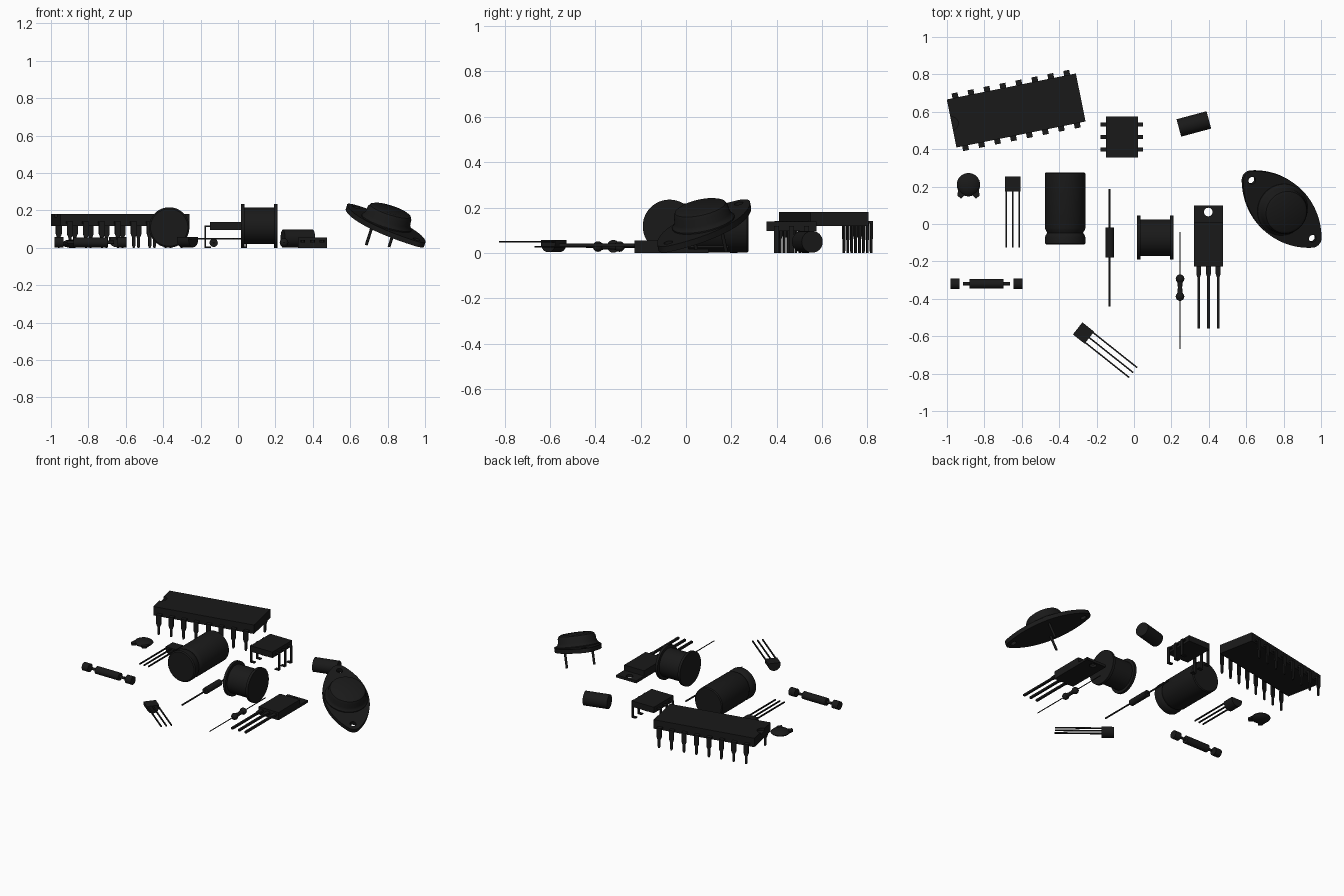
import bpy, bmesh
from math import sin, cos, pi, radians, atan2, sqrt
from mathutils import Matrix, Vector

if "Cube" in bpy.data.objects:
    bpy.data.objects.remove(bpy.data.objects["Cube"])

black = bpy.data.materials.new("black_plastic")
black.diffuse_color = (0.01, 0.01, 0.01, 1)
black.use_nodes = True
black.node_tree.nodes["Principled BSDF"].inputs["Base Color"].default_value = black.diffuse_color
I = Matrix.Identity(4)
ALONG_X = Matrix.Rotation(pi / 2, 4, 'Y')      # local z -> world x
ALONG_Y = Matrix.Rotation(-pi / 2, 4, 'X')     # local z -> world y
UPRIGHT = Matrix.Rotation(pi / 2, 4, 'X')      # profile y -> world z, extrude -> -y


def T(x, y, z=0, rot=0):
    return Matrix.Translation((x, y, z)) @ Matrix.Rotation(radians(rot), 4, 'Z')


def finish(name, bm, m):
    bm.transform(m)
    bmesh.ops.recalc_face_normals(bm, faces=bm.faces)
    me = bpy.data.meshes.new(name)
    bm.to_mesh(me)
    bm.free()
    me.materials.append(black)
    ob = bpy.data.objects.new(name, me)
    bpy.context.collection.objects.link(ob)
    return ob


def box(name, x0, x1, y0, y1, z0, z1, m=I):
    bm = bmesh.new()
    s = Matrix.Diagonal((x1 - x0, y1 - y0, z1 - z0, 1))
    c = Matrix.Translation(((x0 + x1) / 2, (y0 + y1) / 2, (z0 + z1) / 2))
    bmesh.ops.create_cube(bm, size=1, matrix=c @ s)
    return finish(name, bm, m)


def prism(name, pts, h, m=I):
    bm = bmesh.new()
    f = bm.faces.new([bm.verts.new((x, y, 0)) for x, y in pts])
    ext = bmesh.ops.extrude_face_region(bm, geom=[f])
    verts = [v for v in ext['geom'] if isinstance(v, bmesh.types.BMVert)]
    bmesh.ops.translate(bm, verts=verts, vec=(0, 0, h))
    return finish(name, bm, m)


def lathe(name, profile, m=I, n=32):
    """Solid of revolution about local z from (radius, height) points."""
    bm = bmesh.new()
    rings = [[bm.verts.new((r * cos(2 * pi * i / n), r * sin(2 * pi * i / n), t))
              for i in range(n)] for r, t in profile]
    for a, b in zip(rings, rings[1:]):
        for i in range(n):
            j = (i + 1) % n
            bm.faces.new((a[i], a[j], b[j], b[i]))
    bm.faces.new(rings[0])
    bm.faces.new(rings[-1])
    return finish(name, bm, m)


def rod(name, r, t0, t1, m=I, n=32):
    return lathe(name, [(r, t0), (r, t1)], m, n)


def cut(target, cutter):
    cutter.hide_render = True
    cutter.hide_set(True)
    cutter.display_type = 'WIRE'
    mod = target.modifiers.new("cut", 'BOOLEAN')
    mod.operation, mod.object, mod.solver = 'DIFFERENCE', cutter, 'EXACT'


# Large 16-pin chip with an end notch
M = T(-0.63, 0.607, 0, 11.4)
chip = box("large_chip_body", -0.352, 0.352, -0.131, 0.131, 0.118, 0.181, M)
cut(chip, rod("chip_notch_cutter", 0.035, 0.165, 0.25, M @ T(-0.352, 0)))
pin = [(-0.016, 0.14), (-0.016, 0.075), (-0.008, 0.055), (-0.008, 0.012), (-0.004, 0),
       (0.004, 0), (0.008, 0.012), (0.008, 0.055), (0.016, 0.075), (0.016, 0.14)]
for i in range(8):
    x = (i - 3.5) * 0.087
    for s in (0, 180):
        P = M @ T(0, 0, 0, s)
        box("large_chip_pin_shoulder", x - 0.016, x + 0.016, -0.155, -0.12, 0.13, 0.14, P)
        prism("large_chip_pin", pin, 0.01, P @ T(x, -0.147) @ UPRIGHT)

# Small 6-pin chip with leads hooked inward
M = T(-0.065, 0.465)
box("small_chip_body", -0.086, 0.086, -0.11, 0.11, 0.096, 0.138, M)
for y in (-0.067, 0, 0.067):
    for s in (0, 180):
        P = M @ T(0, y, 0, s)
        box("small_chip_lead_top", 0.08, 0.113, -0.011, 0.011, 0.112, 0.119, P)
        box("small_chip_lead", 0.106, 0.113, -0.011, 0.011, 0, 0.119, P)
        box("small_chip_foot", 0.08, 0.113, -0.011, 0.011, 0, 0.007, P)

# Small plain cylinder component
rod("small_cylinder", 0.048, -0.083, 0.083, T(0.32, 0.535, 0.049, 15) @ ALONG_X)

# Disc capacitor lying flat with two leg stubs
lathe("disc_capacitor", [(0.012, 0), (0.035, 0.004), (0.055, 0.013), (0.0625, 0.022),
                         (0.055, 0.031), (0.035, 0.041), (0.012, 0.045)], T(-0.885, 0.21))
for s in (-1, 1):
    prism("disc_capacitor_leg", [(-0.016, 0.04), (-0.02, -0.004), (0, -0.02), (0.018, 0), (0.016, 0.04)][::s],
          0.014, T(-0.885 + s * 0.039, 0.155, 0.015) @ Matrix.Scale(-s, 4, (1, 0, 0)))


# Small D-section transistors
def small_transistor(m):
    D = [(0.041 * cos(pi + pi * i / 20), 0.044 + 0.041 * sin(pi + pi * i / 20)) for i in range(21)]
    prism("transistor_body", D + [(0.041, 0.057), (-0.041, 0.057)], 0.08, m @ T(0, 0.04) @ UPRIGHT)
    for x in (-0.034, 0, 0.034):
        box("transistor_lead", x - 0.004, x + 0.004, -0.34, -0.035, 0.045, 0.053, m)


small_transistor(T(-0.648, 0.214))
small_transistor(T(-0.27, -0.583, 0, 51.5))

# Large electrolytic can with crimp groove
lathe("electrolytic_can", [(0.1, -0.11), (0.108, -0.104), (0.108, -0.07), (0.104, -0.06),
                           (0.096, -0.047), (0.104, -0.033), (0.108, -0.022),
                           (0.108, 0.27), (0.102, 0.276)], T(-0.368, 0, 0.109) @ ALONG_Y, 48)

# Axial resistor
M = T(-0.13, 0, 0.027) @ ALONG_Y
rod("resistor_body", 0.022, -0.18, -0.02, M)
rod("resistor_lead", 0.0055, -0.44, 0.187, M, 12)

# Coil bobbin
M = T(0, -0.073, 0.1175) @ ALONG_X
rod("coil_winding", 0.097, 0.03, 0.195, M, 48)
for x in (0.016, 0.192):
    rod("coil_flange", 0.1175, x, x + 0.018, M, 48)

# Glass diode: two beads and a waisted body on a thin lead
M = T(0.246, 0, 0.028) @ ALONG_Y
for y in (-0.293, -0.388):
    lathe("diode_bead", [(max(0.023 * sin(pi * i / 14), 0.002), y - 0.023 * cos(pi * i / 14))
                         for i in range(15)], M, 24)
lathe("diode_body", [(0.018, -0.385), (0.014, -0.365), (0.0115, -0.34),
                     (0.014, -0.316), (0.018, -0.296)], M, 24)
rod("diode_lead", 0.0032, -0.667, -0.043, M, 10)

# Power transistor with metal tab
tab = box("power_tab", 0.32, 0.476, -0.227, 0.1, 0, 0.018)
cut(tab, rod("tab_hole_cutter", 0.023, -0.05, 0.1, T(0.397, 0.064)))
box("power_body", 0.32, 0.476, -0.227, 0.012, 0.018, 0.055)
lead = [(-0.013, 0.01), (-0.013, -0.04), (-0.007, -0.058), (-0.007, -0.333),
        (0.007, -0.333), (0.007, -0.058), (0.013, -0.04), (0.013, 0.01)]
for x in (0.346, 0.398, 0.45):
    prism("power_lead", lead, 0.014, T(x, -0.227, 0.028))

# Metal can transistor, tilted on its rim and two pins
n = Vector((0.32, -0.22, 1)).normalized()
u = Vector((0.323, -0.31, -0.172)).normalized()
u = (u - n * u.dot(n)).normalized()
v = n.cross(u)
M = Matrix.Translation((0.785, 0.083, 0.106)) @ Matrix((u, v, n)).transposed().to_4x4()
tip, W, r = 0.24, 0.148, 0.05
R = (tip ** 2 + W ** 2 - r ** 2) / (2 * (W - r))
a = atan2(R - W, tip)                                  # where wide arc meets tip arc
quarter = [(tip + r * cos(a * i / 8), r * sin(a * i / 8)) for i in range(8)]
quarter += [(R * cos(a + (pi / 2 - a) * i / 12), W - R + R * sin(a + (pi / 2 - a) * i / 12))
            for i in range(13)]
half = quarter + [(-x, y) for x, y in quarter[-2::-1]]
outline = half + [(x, -y) for x, y in half[-2:0:-1]]
plate = prism("can_flange", outline, 0.028, M)
for s in (-1, 1):
    cut(plate, rod("flange_hole_cutter", 0.02, -0.1, 0.1, M @ T(s * tip, 0)))
    rod("can_pin", 0.008, -0.106, 0.01, M @ T(-0.01, s * 0.09), 12)
lathe("can_cap", [(0.14, 0.02), (0.14, 0.034), (0.132, 0.042), (0.125, 0.055), (0.122, 0.085),
                  (0.114, 0.1), (0.1, 0.107)], M, 48)

# Fuse: end caps, centre barrel and thin necks
M = T(0, -0.32, 0.029) @ ALONG_X
for x in (-0.98, -0.643):
    rod("fuse_cap", 0.028, x, x + 0.047, M)
rod("fuse_barrel", 0.026, -0.88, -0.698, M)
rod("fuse_neck", 0.009, -0.915, -0.662, M, 16)

# Smooth round surfaces, keep edges sharp
for ob in bpy.context.scene.objects:
    ob.select_set(not ob.hide_render)
    if not ob.hide_render:
        bpy.context.view_layer.objects.active = ob
bpy.ops.object.shade_smooth_by_angle(angle=radians(35))
